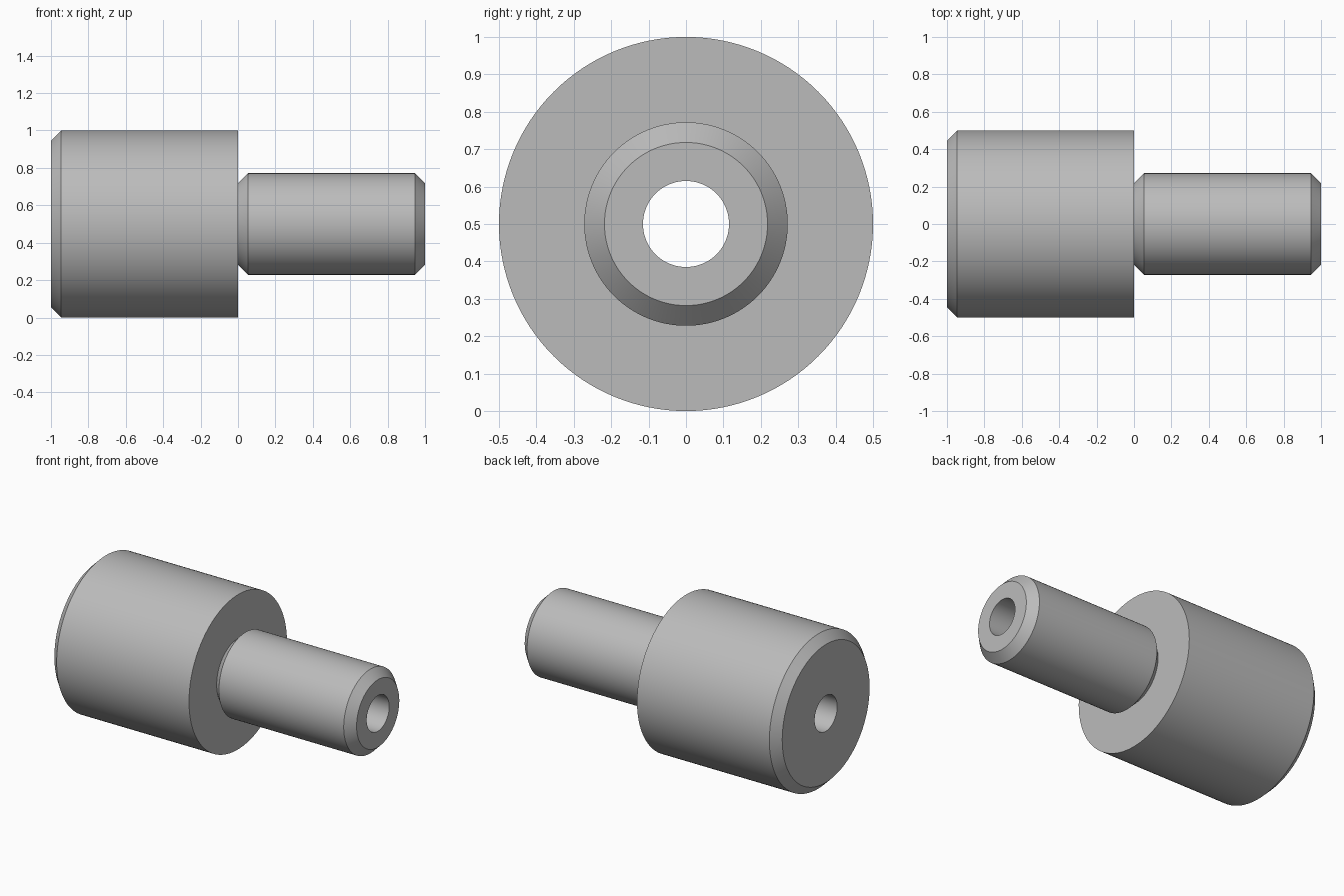
import bpy, bmesh, math
from mathutils import Matrix, Vector

cube = bpy.data.objects.get("Cube")
if cube:
    bpy.data.objects.remove(cube, do_unlink=True)

# Grey metal
metal = bpy.data.materials.new("grey_metal")
metal.use_nodes = True
colour = (0.5, 0.5, 0.5, 1)
metal.diffuse_color = colour
metal.node_tree.nodes["Principled BSDF"].inputs["Base Color"].default_value = colour

SEGMENTS = 128
BODY_R, SHANK_R, BORE_R = 0.5, 0.272, 0.115
CHAMFER = 0.054
AXIS_Z = BODY_R


def lathe(name, profile):
    """Turn a closed (x, radius) profile around the horizontal x axis."""
    bm = bmesh.new()
    rings = []
    for i in range(SEGMENTS):
        turn = Matrix.Rotation(math.tau * i / SEGMENTS, 3, 'X')
        rings.append([bm.verts.new(turn @ Vector((x, 0, r))) for x, r in profile])
    for i, ring in enumerate(rings):
        following = rings[(i + 1) % SEGMENTS]
        for j in range(len(profile)):
            k = (j + 1) % len(profile)
            bm.faces.new((ring[j], ring[k], following[k], following[j]))
    bmesh.ops.recalc_face_normals(bm, faces=bm.faces)
    mesh = bpy.data.meshes.new(name)
    bm.to_mesh(mesh)
    bm.free()
    mesh.materials.append(metal)
    obj = bpy.data.objects.new(name, mesh)
    obj.location.z = AXIS_Z
    bpy.context.collection.objects.link(obj)
    bpy.ops.object.select_all(action='DESELECT')
    obj.select_set(True)
    bpy.context.view_layer.objects.active = obj
    bpy.ops.object.shade_smooth_by_angle(angle=math.radians(30))
    return obj


# One turned piece: wide body, undercut neck, slim shank, through bore
lathe("stepped_bushing", [
    (-1, BORE_R),
    (-1, BODY_R - CHAMFER),
    (-1 + CHAMFER, BODY_R),
    (0, BODY_R),
    (0, SHANK_R - CHAMFER),
    (CHAMFER, SHANK_R),
    (1 - CHAMFER, SHANK_R),
    (1, SHANK_R - CHAMFER),
    (1, BORE_R),
])
